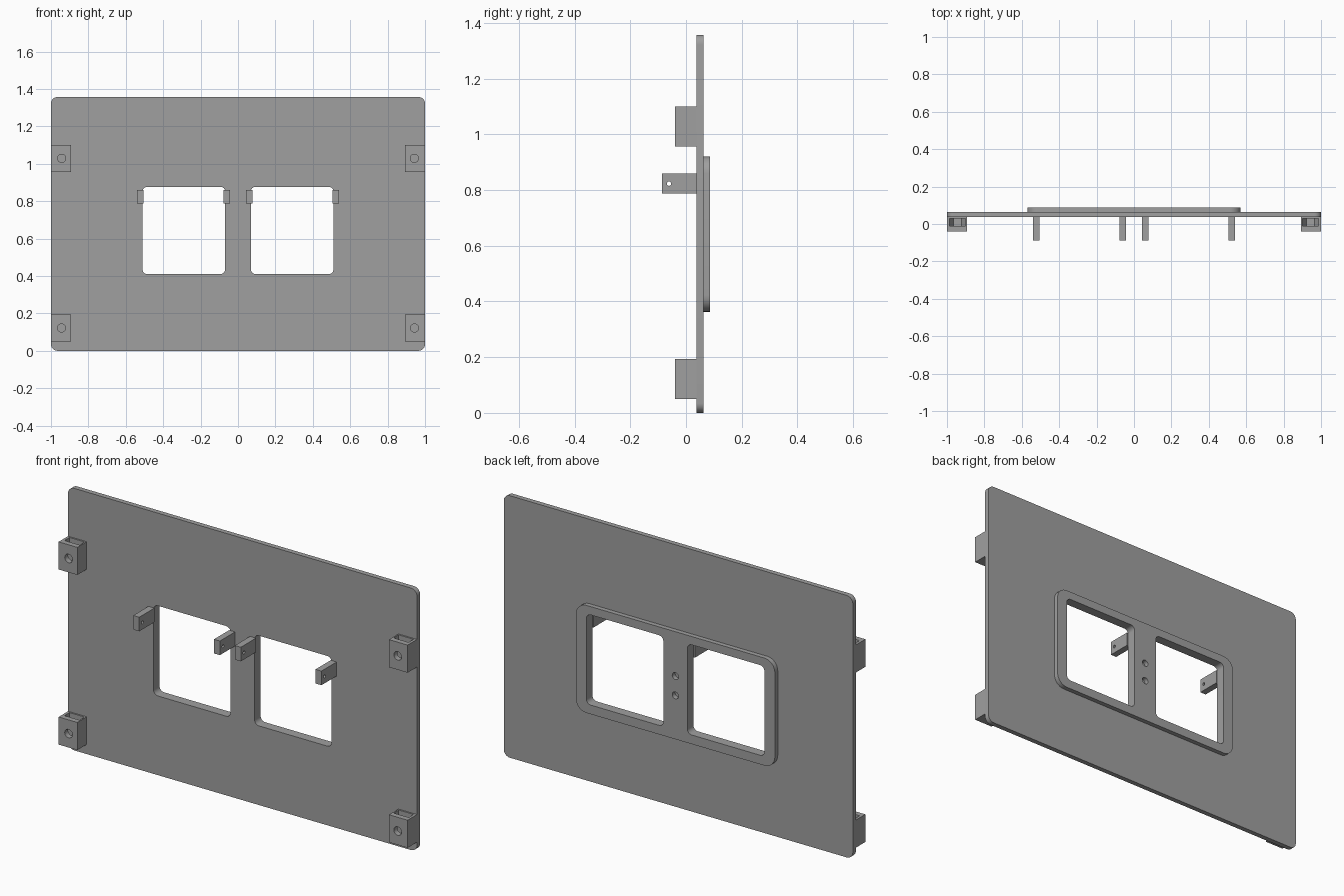
import bpy, bmesh, math
from mathutils import Vector

if "Cube" in bpy.data.objects:
    bpy.data.objects.remove(bpy.data.objects["Cube"], do_unlink=True)

# One flat grey plastic
grey = bpy.data.materials.new("grey_plastic")
grey.use_nodes = True
colour = (0.35, 0.35, 0.35, 1)
grey.diffuse_color = colour
grey.node_tree.nodes["Principled BSDF"].inputs["Base Color"].default_value = colour


def prism(name, outline, start, depth, axis="y"):
    """Extrude an outline: (x, z) points along y, or (y, z) points along x."""
    def place(a, b, d):
        return (a, d, b) if axis == "y" else (d, a, b)
    bm = bmesh.new()
    face = bm.faces.new([bm.verts.new(place(a, b, start)) for a, b in outline])
    top = bmesh.ops.extrude_face_region(bm, geom=[face])["geom"]
    move = Vector((0, depth, 0) if axis == "y" else (depth, 0, 0))
    bmesh.ops.translate(bm, vec=move, verts=[v for v in top if isinstance(v, bmesh.types.BMVert)])
    bmesh.ops.recalc_face_normals(bm, faces=bm.faces)
    mesh = bpy.data.meshes.new(name)
    bm.to_mesh(mesh)
    bm.free()
    mesh.materials.append(grey)
    obj = bpy.data.objects.new(name, mesh)
    bpy.context.collection.objects.link(obj)
    return obj


def circle(cx, cz, r, n=24):
    return [(cx + r * math.cos(math.tau * i / n), cz + r * math.sin(math.tau * i / n))
            for i in range(n)]


def rounded(x0, x1, z0, z1, r, steps=8):
    corners = [(x1 - r, z1 - r), (x0 + r, z1 - r), (x0 + r, z0 + r), (x1 - r, z0 + r)]
    return [(cx + r * math.cos(math.pi / 2 * (k + i / steps)),
             cz + r * math.sin(math.pi / 2 * (k + i / steps)))
            for k, (cx, cz) in enumerate(corners) for i in range(steps + 1)]


def box(x0, x1, z0, z1):
    return [(x0, z0), (x1, z0), (x1, z1), (x0, z1)]


def cut(obj, cutters):
    """Subtract every cutter, then remove the cutters."""
    bpy.context.view_layer.objects.active = obj
    for cutter in cutters:
        mod = obj.modifiers.new("cut", "BOOLEAN")
        mod.operation, mod.solver, mod.object = "DIFFERENCE", "EXACT", cutter
        bpy.ops.object.modifier_apply(modifier=mod.name)
        bpy.data.objects.remove(cutter, do_unlink=True)


def windows():
    return [prism("window_cutter", rounded(*sorted((s * 0.069, s * 0.51)), 0.41, 0.877, 0.025),
                  -0.1, 0.3) for s in (-1, 1)]


FRONT, BACK = 0.037, 0.063
parts = []

# Main panel with two window openings
panel = prism("panel", rounded(-1, 1, 0, 1.357, 0.035), FRONT, BACK - FRONT)
cut(panel, windows())
parts.append(panel)

# Raised frame on the back, with two blind screw holes in the middle bar
frame = prism("raised_frame", rounded(-0.57, 0.57, 0.363, 0.92, 0.06), BACK, 0.024)
cut(frame, windows() + [prism("screw_cutter", circle(0, z, 0.018), BACK, 0.1)
                        for z in (0.59, 0.69)])
parts.append(frame)

# Corner mounting blocks with a bolt hole and a nut slot open at the top
for side, label in ((-1, "right"), (1, "left")):
    for z, level in ((0.05, "lower"), (0.957, "upper")):
        x, mid = side * 0.943, z + 0.072
        block = prism(f"mount_block_{level}_{label}",
                      box(*sorted((side * 0.893, side)), z, z + 0.143), -0.04, FRONT + 0.04)
        r = 0.043
        slot = [(x - r, z + 0.2), (x - r, mid), (x - r / 2, mid - r * 0.866),
                (x + r / 2, mid - r * 0.866), (x + r, mid), (x + r, z + 0.2)]
        cut(block, [prism("nut_cutter", slot, -0.012, 0.041),
                    prism("bolt_cutter", circle(x, mid, 0.022), -0.1, 0.134)])
        parts.append(block)

# Pivot tabs beside the windows, each with a small cross hole
for side, label in ((-1, "right"), (1, "left")):
    for x, place in ((0.043, "inner"), (0.505, "outer")):
        tab = prism(f"pivot_tab_{place}_{label}",
                    box(*sorted((side * x, side * (x + 0.034))), 0.787, 0.86),
                    -0.087, FRONT + 0.087)
        cut(tab, [prism("pin_cutter", circle(-0.061, 0.823, 0.008, 16),
                        side * (x + 0.017) - 0.1, 0.2, "x")])
        parts.append(tab)

# Smooth the rounded corners and holes, keep the edges sharp
bpy.ops.object.select_all(action="DESELECT")
for obj in parts:
    obj.select_set(True)
bpy.context.view_layer.objects.active = panel
bpy.ops.object.shade_smooth_by_angle(angle=math.radians(30))
